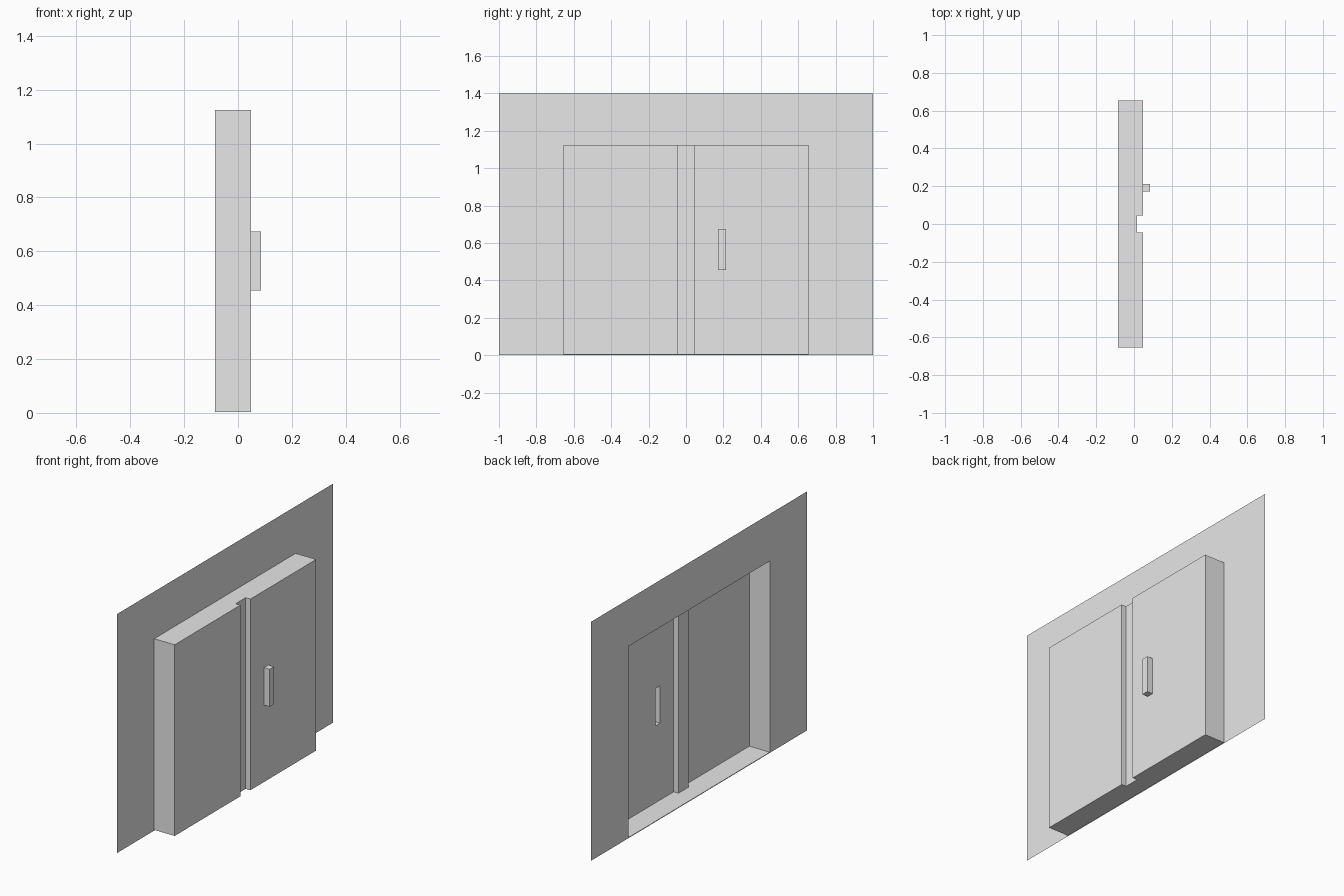
import bpy
import bmesh

cube = bpy.data.objects.get("Cube")
if cube:
    bpy.data.objects.remove(cube, do_unlink=True)

grey = bpy.data.materials.new("light_grey")
grey.use_nodes = True
grey.diffuse_color = (0.8, 0.8, 0.8, 1)
grey.node_tree.nodes["Principled BSDF"].inputs["Base Color"].default_value = (0.8, 0.8, 0.8, 1)

# Shared dimensions: depth planes, then (y low, y high, z low, z high) areas
BACK, GROOVE, FACE, GRIP = -0.0845, 0.017, 0.048, 0.0845
WALL = (-1, 1, 0, 1.4)
DOOR = (-0.655, 0.655, 0.004, 1.124)
SEAM = 0.046
HANDLE = (0.172, 0.213, 0.455, 0.674)


def sheet(x, ys, zs):
    """Flat grid facing +x with cuts at the given positions."""
    bm = bmesh.new()
    rows = [[bm.verts.new((x, y, z)) for y in ys] for z in zs]
    for low, high in zip(rows, rows[1:]):
        for i in range(len(ys) - 1):
            bm.faces.new((low[i], low[i + 1], high[i + 1], high[i]))
    bm.normal_update()
    return bm


def faces_in(bm, area, x):
    """Faces lying in the plane x whose centres fall inside the area."""
    found = []
    for f in bm.faces:
        c = f.calc_center_median()
        if (all(abs(v.co.x - x) < 1e-5 for v in f.verts)
                and area[0] < c.y < area[1] and area[2] < c.z < area[3]):
            found.append(f)
    return found


def push(bm, area, start, end):
    """Push an area forward, leaving its back open."""
    old = faces_in(bm, area, start)
    new = bmesh.ops.extrude_face_region(bm, geom=old)["geom"]
    moved = [v for v in new if isinstance(v, bmesh.types.BMVert)]
    bmesh.ops.translate(bm, vec=(end - start, 0, 0), verts=moved)
    left_over = [f for f in old if f.is_valid]
    if left_over:
        bmesh.ops.delete(bm, geom=left_over, context="FACES")
    bm.normal_update()


def finish(bm, name):
    mesh = bpy.data.meshes.new(name)
    bm.to_mesh(mesh)
    bm.free()
    mesh.materials.append(grey)
    bpy.context.collection.objects.link(bpy.data.objects.new(name, mesh))


# Thin wall with the doorway cut out
wall = sheet(BACK, (WALL[0], DOOR[0], DOOR[1], WALL[1]),
             (WALL[2], DOOR[2], DOOR[3], WALL[3]))
bmesh.ops.delete(wall, geom=faces_in(wall, DOOR, BACK), context="FACES")
finish(wall, "wall")

# Hollow door block: casing, two raised leaves either side of the seam, handle opening
door = sheet(BACK, (DOOR[0], -SEAM, SEAM, HANDLE[0], HANDLE[1], DOOR[1]),
             (DOOR[2], HANDLE[2], HANDLE[3], DOOR[3]))
push(door, DOOR, BACK, GROOVE)
for leaf in ((DOOR[0], -SEAM), (SEAM, DOOR[1])):
    push(door, leaf + DOOR[2:], GROOVE, FACE)
bmesh.ops.delete(door, geom=faces_in(door, HANDLE, FACE), context="FACES")
finish(door, "double_door")

# Hollow handle on the left leaf
handle = sheet(FACE, HANDLE[:2], HANDLE[2:])
push(handle, HANDLE, FACE, GRIP)
finish(handle, "door_handle")
